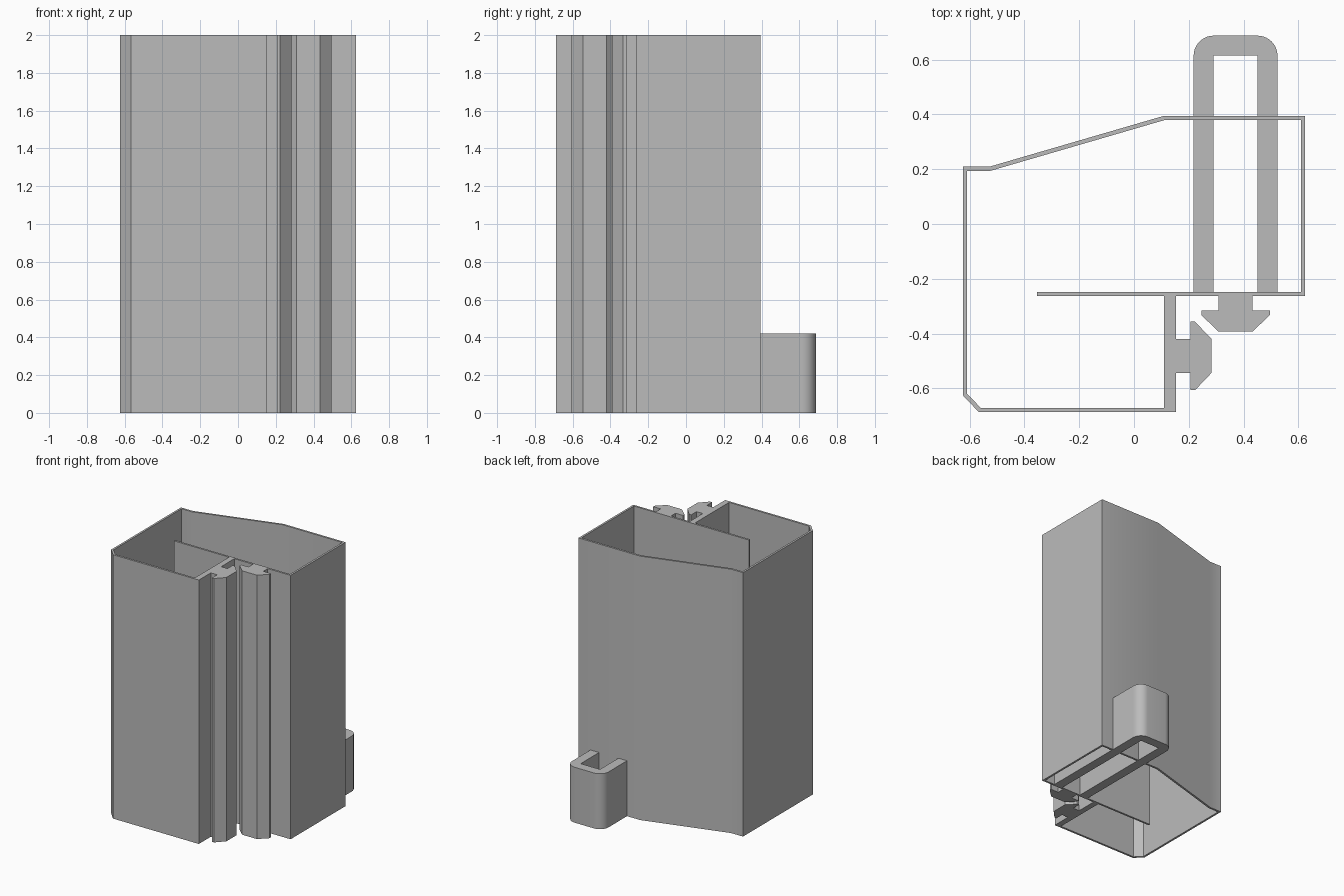
import bpy, bmesh
from math import cos, sin, pi, radians
from mathutils import Vector

cube = bpy.data.objects.get("Cube")
if cube:
    bpy.data.objects.remove(cube, do_unlink=True)

HEIGHT = 2.0
WALL = 0.0155

grey = bpy.data.materials.new("plain grey")
grey.use_nodes = True
colour = (0.5, 0.5, 0.5, 1)
grey.diffuse_color = colour
grey.node_tree.nodes["Principled BSDF"].inputs["Base Color"].default_value = colour


def extrude(name, outline, height=HEIGHT):
    """Extrude a closed plan outline upward from the floor."""
    bm = bmesh.new()
    face = bm.faces.new([bm.verts.new((x, y, 0)) for x, y in outline])
    grown = bmesh.ops.extrude_face_region(bm, geom=[face])["geom"]
    tops = [v for v in grown if isinstance(v, bmesh.types.BMVert)]
    bmesh.ops.translate(bm, verts=tops, vec=(0, 0, height))
    bmesh.ops.recalc_face_normals(bm, faces=bm.faces)
    mesh = bpy.data.meshes.new(name)
    bm.to_mesh(mesh)
    bm.free()
    mesh.materials.append(grey)
    obj = bpy.data.objects.new(name, mesh)
    bpy.context.collection.objects.link(obj)
    bpy.ops.object.select_all(action='DESELECT')
    obj.select_set(True)
    bpy.context.view_layer.objects.active = obj
    bpy.ops.object.shade_smooth_by_angle(angle=radians(30))
    return obj


def thicken(path, t):
    """Turn an open path into a closed strip, offset to the left with mitres."""
    pts = [Vector(p) for p in path]
    dirs = [(b - a).normalized() for a, b in zip(pts, pts[1:])]
    normals = [Vector((-d.y, d.x)) for d in dirs]
    inner = []
    for i, p in enumerate(pts):
        n1, n2 = normals[max(i - 1, 0)], normals[min(i, len(normals) - 1)]
        inner.append(p + (n1 + n2) * t / (1 + n1.dot(n2)))
    return pts + inner[::-1]


def box(x0, x1, y0, y1):
    return [(x0, y0), (x1, y0), (x1, y1), (x0, y1)]


# Thin outer wall, traced counter-clockwise around the chamber
extrude("outer_wall", thicken([
    (0.625, -0.263), (0.625, 0.395), (0.109, 0.395), (-0.526, 0.21),
    (-0.625, 0.21), (-0.625, -0.626), (-0.567, -0.687), (0.109, -0.687)], WALL))

# Inner divider and the thicker post that carries it
extrude("divider", box(-0.354, 0.625 - WALL, -0.263, -0.248))
extrude("post", box(0.109, 0.153, -0.687, -0.263))

# Arrow-shaped clip rails: (distance out, half width)
half = [(0, 0.062), (0.053, 0.062), (0.053, 0.125),
        (0.07, 0.125), (0.13, 0.062)]
rail = half + [(d, -w) for d, w in reversed(half)]
extrude("side_clip_rail", [(0.153 + d, -0.482 + w) for d, w in rail])
extrude("front_clip_rail", [(0.371 + w, -0.263 - d) for d, w in rail])

# Short U-shaped bracket with rounded outer corners, running through the back wall
cx, outer, inner, r = 0.371, 0.153, 0.081, 0.073
front, back = -0.248, 0.688
steps = 10
arc = [(outer - r + r * cos(a), back - r + r * sin(a))
       for a in (pi / 2 * i / steps for i in range(steps + 1))]
side = [(inner, back - 0.072), (inner, front), (outer, front)] + arc
extrude("rear_bracket",
        [(cx + x, y) for x, y in side] + [(cx - x, y) for x, y in reversed(side)],
        0.42)
